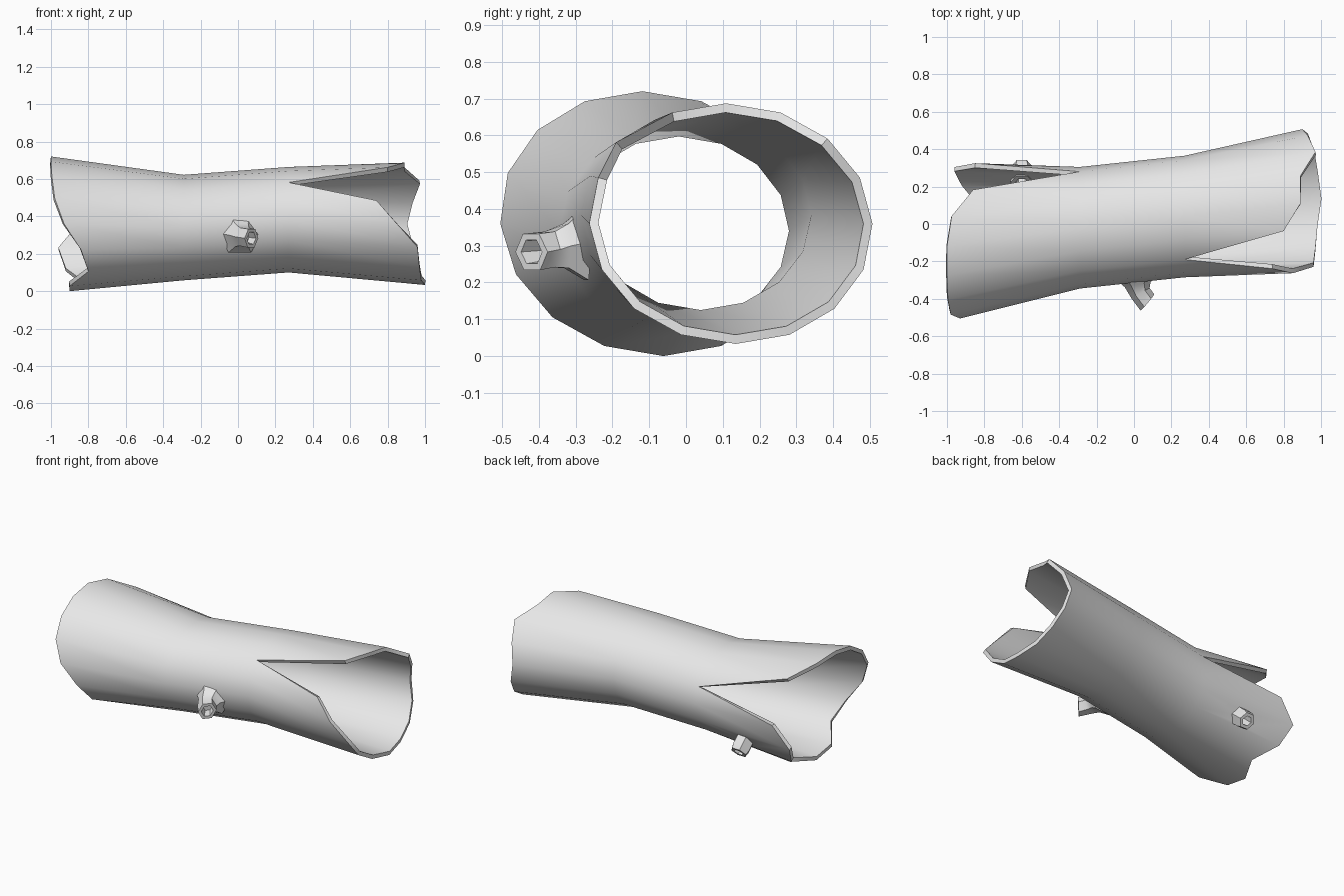
import bpy, bmesh, math
from mathutils import Vector

cube = bpy.data.objects.get("Cube")
if cube:
    bpy.data.objects.remove(cube, do_unlink=True)

grey = bpy.data.materials.new("plain grey")
grey.use_nodes = True
grey.diffuse_color = (0.8, 0.8, 0.8, 1)
grey.node_tree.nodes["Principled BSDF"].inputs["Base Color"].default_value = (0.8, 0.8, 0.8, 1)

SIDES = 16


def add_object(name, bm):
    bmesh.ops.recalc_face_normals(bm, faces=bm.faces)
    mesh = bpy.data.meshes.new(name)
    bm.to_mesh(mesh)
    bm.free()
    mesh.materials.append(grey)
    obj = bpy.data.objects.new(name, mesh)
    bpy.context.collection.objects.link(obj)
    return obj


def smooth(obj, degrees):
    bpy.ops.object.select_all(action='DESELECT')
    obj.select_set(True)
    bpy.context.view_layer.objects.active = obj
    bpy.ops.object.shade_smooth_by_angle(angle=math.radians(degrees))


def apply(obj, modifier):
    bpy.ops.object.select_all(action='DESELECT')
    obj.select_set(True)
    bpy.context.view_layer.objects.active = obj
    bpy.ops.object.modifier_apply(modifier=modifier.name)


def log_ring(bm, xs, cy, cz, ry, rz, shear=0):
    """Oval ring around the log; a None station leaves a gap for a split."""
    ring = []
    for i, x in enumerate(xs):
        a = 2 * math.pi * i / SIDES
        y, z = ry * math.cos(a), rz * math.sin(a)
        ring.append(None if x is None else bm.verts.new((x, cy + y + shear * z, cz + z)))
    return ring


def bridge(bm, a, b):
    n = len(a)
    for i in range(n):
        j = (i + 1) % n
        corners = [v for v in (a[i], a[j], b[j], b[i]) if v]
        bm.faces.new(corners)


# Hollow trunk: waisted tube with ragged ends and a V split at each end
right_rim = [-.85, None, -.86, -.975, -1, -1, -.995, -.98,
             -.93, -.84, -.8, -.9, -.9, -.82, -.92, -.96]
left_rim = [.9, .93, .97, .89, .89, .8, None, .74,
            .85, .96, .97, .98, 1, .98, .96, .93]
bm = bmesh.new()
rings = [
    log_ring(bm, right_rim, -.09, .36, .415, .36, -.08),
    log_ring(bm, [-.29] * SIDES, -.02, .34, .325, .282),
    log_ring(bm, [.27] * SIDES, .04, .382, .325, .282),
    log_ring(bm, left_rim, .122, .36, .385, .327, -.04),
]
for a, b in zip(rings, rings[1:]):
    bridge(bm, a, b)
trunk = add_object("hollow_trunk", bm)
solid = trunk.modifiers.new("bark", 'SOLIDIFY')
solid.thickness, solid.offset = .025, -1
apply(trunk, solid)


def hex_ring(bm, centre, axis, radius):
    """Six-sided ring square to the axis."""
    axis = Vector(axis).normalized()
    u = axis.cross(Vector((0, 0, 1))).normalized()
    w = axis.cross(u)
    angles = [math.pi * k / 3 for k in range(6)]
    return [bm.verts.new(Vector(centre) + radius * (u * math.cos(t) + w * math.sin(t)))
            for t in angles]


def stub(name, sections, closed):
    """Branch stub lofted through (centre, axis, radius) sections."""
    bm = bmesh.new()
    loops = [hex_ring(bm, *s) for s in sections]
    for a, b in zip(loops, loops[1:]):
        bridge(bm, a, b)
    if closed:
        bm.faces.new(loops[0])
        bm.faces.new(loops[-1])
    else:
        bridge(bm, loops[-1], loops[0])
    return add_object(name, bm)


# Front stub: flared root, slanted end with a shallow hollow
end = (.77, -.64, -.05)
front_stub = stub("front_branch_stub", [
    ((.01, -.27, .31), (.1, -1, 0), .12),
    ((.02, -.325, .3), (.2, -1, 0), .07),
    ((.035, -.37, .29), (.5, -.85, 0), .056),
    ((.072, -.42, .283), end, .057),
    ((.072, -.42, .283), end, .037),
    ((.04, -.37, .287), end, .03),
], True)
smooth(front_stub, 35)

# Back stub: open pipe passing through the trunk wall
axis = Vector((0, .75, -.65)).normalized()
tip = Vector((-.6, .313, .113))
root = tip - axis * .12
pipe = stub("back_branch_stub", [
    (root, axis, .06), (tip - axis * .03, axis, .06), (tip, axis, .052),
    (tip, axis, .03), (root, axis, .034),
], False)
smooth(pipe, 30)

# Cutter for the knot hole behind the back stub
cutter = stub("knot_hole_cutter", [
    (root - axis * .1, axis, .045), (tip + axis * .1, axis, .045)], True)
hole = trunk.modifiers.new("knot hole", 'BOOLEAN')
hole.operation, hole.object, hole.solver = 'DIFFERENCE', cutter, 'EXACT'
apply(trunk, hole)
bpy.data.objects.remove(cutter, do_unlink=True)
smooth(trunk, 40)
